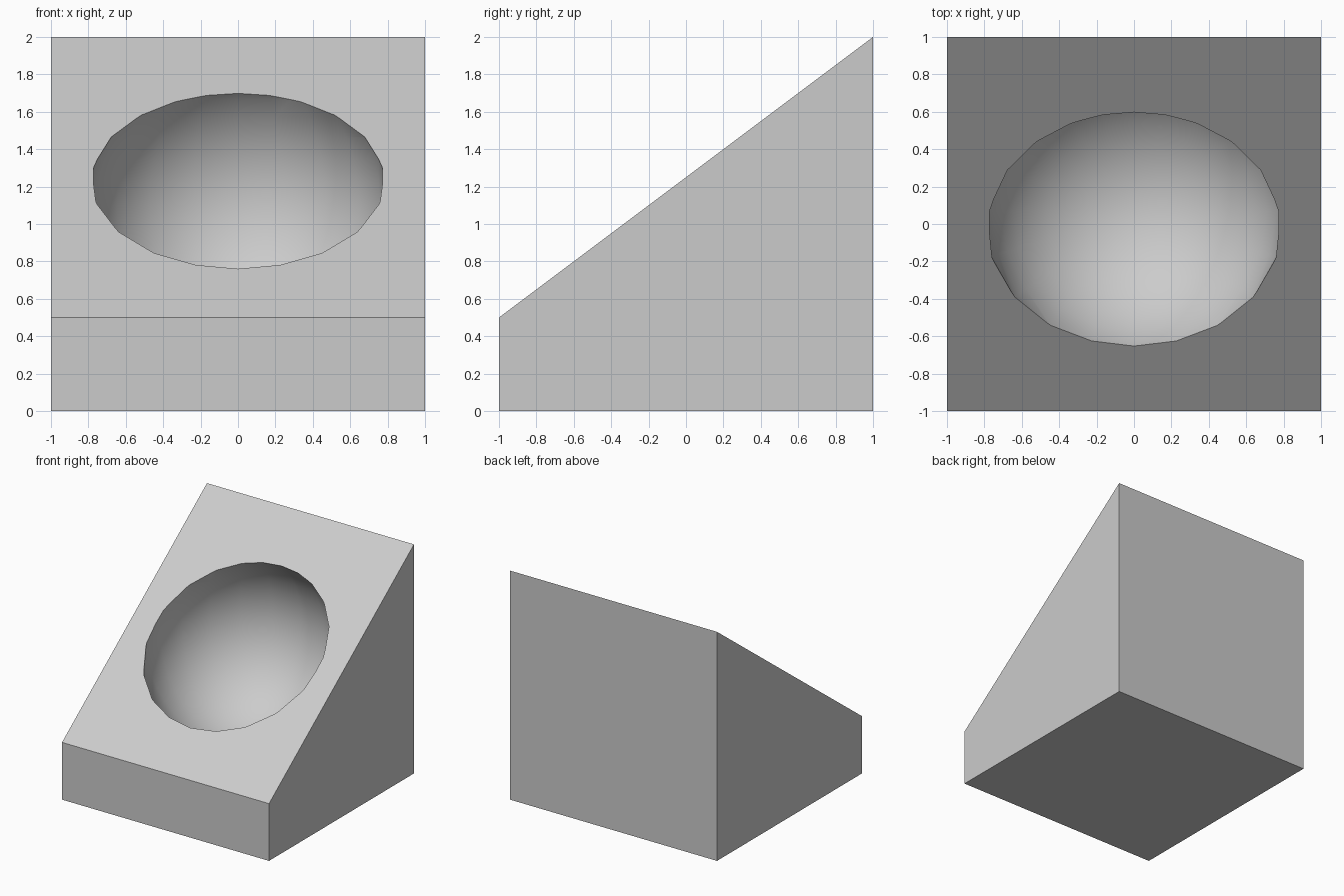
import bpy, bmesh, math

if "Cube" in bpy.data.objects:
    bpy.data.objects.remove(bpy.data.objects["Cube"])

def make_object(name, bm):
    mesh = bpy.data.meshes.new(name)
    bmesh.ops.recalc_face_normals(bm, faces=bm.faces)
    bm.to_mesh(mesh)
    bm.free()
    obj = bpy.data.objects.new(name, mesh)
    bpy.context.collection.objects.link(obj)
    return obj

# Sloped block: side profile (y, z) extruded across x
bm = bmesh.new()
side = bm.faces.new([bm.verts.new((-1, y, z))
                     for y, z in [(-1, 0), (1, 0), (1, 2), (-1, 0.5)]])
ext = bmesh.ops.extrude_face_region(bm, geom=[side], use_keep_orig=True)
bmesh.ops.translate(bm, vec=(2, 0, 0),
                    verts=[v for v in ext["geom"] if isinstance(v, bmesh.types.BMVert)])
block = make_object("sloped_block", bm)

# Ball that hollows out the slope
bm = bmesh.new()
bmesh.ops.create_uvsphere(bm, u_segments=20, v_segments=20, radius=0.8)
bmesh.ops.translate(bm, vec=(0, 0.07, 1.1), verts=bm.verts)
ball = make_object("hollow_cutter", bm)
ball.hide_render = True

cut = block.modifiers.new("hollow", 'BOOLEAN')
cut.operation = 'DIFFERENCE'
cut.solver = 'EXACT'
cut.object = ball
bpy.ops.object.select_all(action='DESELECT')
bpy.context.view_layer.objects.active = block
block.select_set(True)
bpy.ops.object.modifier_apply(modifier=cut.name)
bpy.data.objects.remove(ball)

# Smooth hollow, crisp rim and block edges
bpy.ops.object.shade_smooth_by_angle(angle=math.radians(30))
